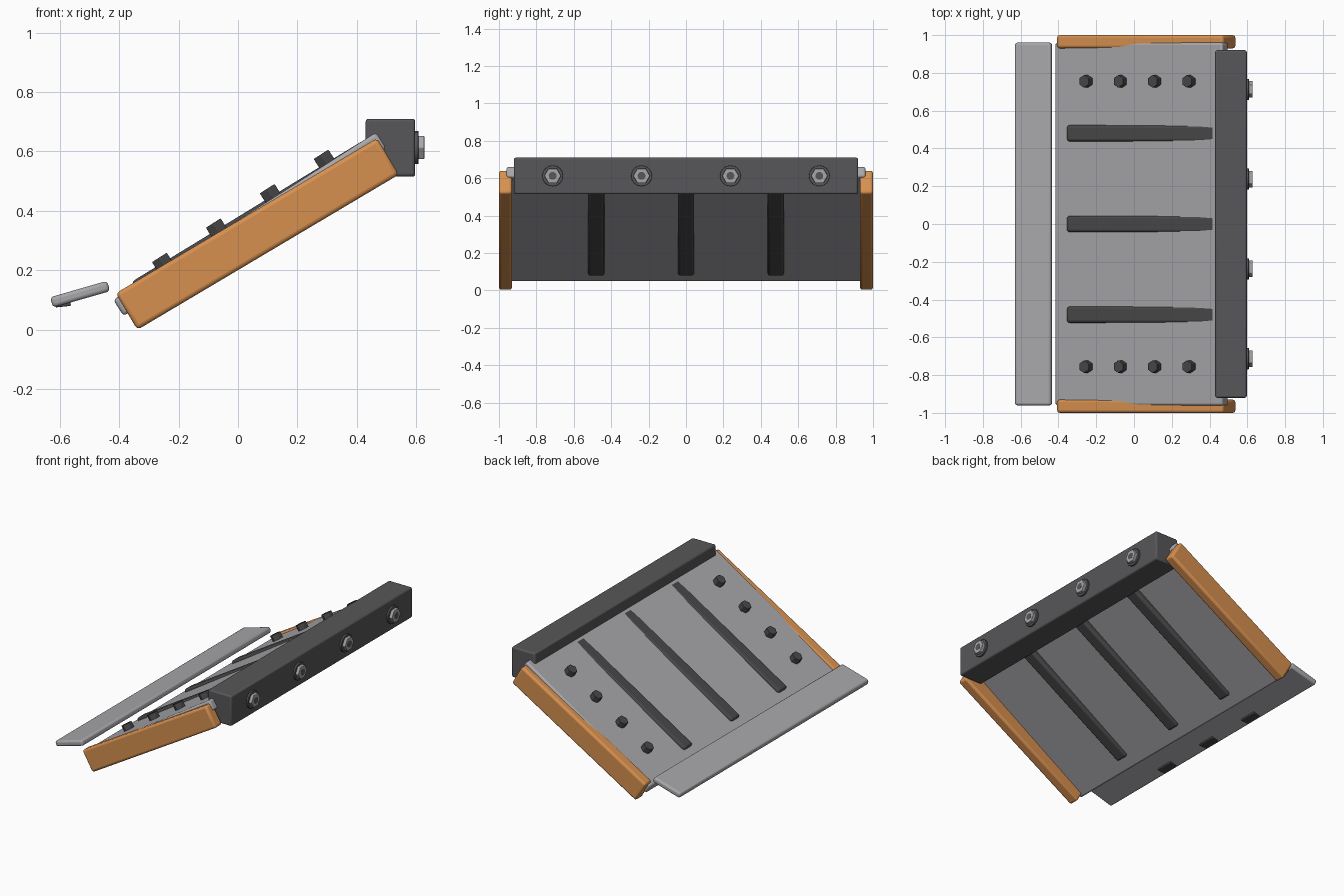
import bpy
from math import radians, sin, cos

cube = bpy.data.objects.get("Cube")
if cube:
    bpy.data.objects.remove(cube, do_unlink=True)


def material(name, rgb):
    m = bpy.data.materials.new(name)
    m.use_nodes = True
    m.diffuse_color = (*rgb, 1)
    m.node_tree.nodes["Principled BSDF"].inputs["Base Color"].default_value = (*rgb, 1)
    return m


ORANGE = material("orange paint", (0.68, 0.28, 0.08))
STEEL = material("light steel", (0.39, 0.39, 0.41))
DARK = material("dark grey", (0.095, 0.095, 0.1))
BLACK = material("blackened steel", (0.065, 0.065, 0.068))


def finish(obj, name, mat, bevel):
    obj.name = name
    obj.data.materials.append(mat)
    if bevel:
        mod = obj.modifiers.new("rounded edges", "BEVEL")
        mod.width = bevel
        mod.segments = 3
        bpy.ops.object.shade_smooth_by_angle(angle=radians(35))
    return obj


def box(name, mat, centre, size, tilt=0, bevel=0.01):
    """Box whose long direction climbs towards +x by tilt degrees."""
    bpy.ops.mesh.primitive_cube_add(size=1, location=centre, rotation=(0, -radians(tilt), 0))
    obj = bpy.context.object
    obj.scale = size
    bpy.ops.object.transform_apply(location=False, rotation=False, scale=True)
    return finish(obj, name, mat, bevel)


def disc(name, mat, centre, radius, depth, turn, sides=6, bevel=0.003):
    """Prism whose axis is turned about y by turn degrees."""
    bpy.ops.mesh.primitive_cylinder_add(vertices=sides, radius=radius, depth=depth,
                                        location=centre, rotation=(0, radians(turn), 0))
    return finish(bpy.context.object, name, mat, bevel)


# Sloping plate
SLOPE = 32.5
PLATE = (0.04, 0, 0.355)
box("plate", STEEL, PLATE, (1.05, 1.92, 0.065), SLOPE, 0.012)

# Side rails with their plate bolts
for side, label in ((1, "left"), (-1, "right")):
    box(label + "_rail", ORANGE, (0.065, side * 0.965, 0.322),
        (1.024, 0.07, 0.143), 30.7, 0.014)
    for i in range(4):
        x = -0.245 + i * 0.1815
        top = 0.1 + (x + 0.42) * 0.638
        lift = 0.015
        disc(f"{label}_plate_bolt_{i + 1}", BLACK,
             (x - lift * sin(radians(SLOPE)), side * 0.755, top + lift * cos(radians(SLOPE))),
             0.034, 0.044, -SLOPE)

# Ribs set through the plate
for i in (-1, 0, 1):
    box(f"rib_{i + 2}", BLACK, (0.059, i * 0.48, 0.357), (0.92, 0.086, 0.1), 31.4, 0.014)

# Upper beam with four nuts on washers
box("beam", DARK, (0.5135, 0, 0.6125), (0.167, 1.84, 0.195), 0, 0.01)
for i in range(4):
    y = -0.713 + i * 0.4753
    disc(f"washer_{i + 1}", DARK, (0.599, y, 0.613), 0.056, 0.018, 90, 16, 0.002)
    disc(f"nut_{i + 1}", STEEL, (0.612, y, 0.613), 0.045, 0.031, 90)
    disc(f"stud_end_{i + 1}", DARK, (0.6265, y, 0.613), 0.021, 0.004, 90, 16, 0)

# Loose lower flap with pads underneath
box("flap", STEEL, (-0.532, 0, 0.119), (0.2, 1.92, 0.036), 16, 0.012)
for i in (-1, 0, 1):
    box(f"flap_pad_{i + 2}", BLACK, (-0.59, i * 0.39, 0.09), (0.052, 0.12, 0.026), 6, 0.004)
